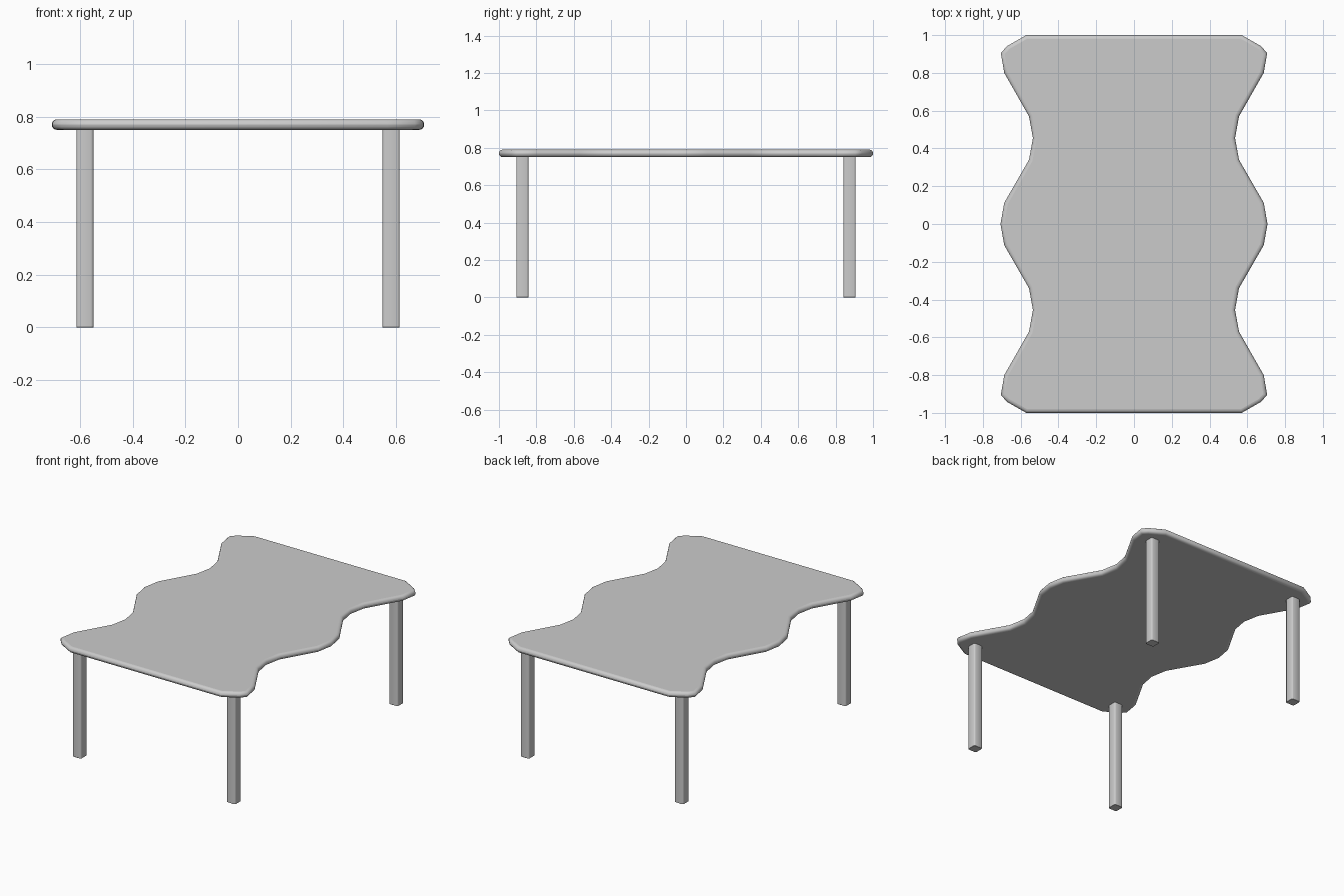
import bpy, bmesh

if "Cube" in bpy.data.objects:
    bpy.data.objects.remove(bpy.data.objects["Cube"])

def finish(name, bm, bevel, segments, angle):
    bmesh.ops.recalc_face_normals(bm, faces=bm.faces)
    mesh = bpy.data.meshes.new(name)
    bm.to_mesh(mesh)
    bm.free()
    obj = bpy.data.objects.new(name, mesh)
    bpy.context.collection.objects.link(obj)
    mod = obj.modifiers.new("rounded_edges", 'BEVEL')
    mod.width, mod.segments = bevel, segments
    mod.limit_method, mod.angle_limit = 'ANGLE', angle
    bpy.ops.object.select_all(action='DESELECT')
    bpy.context.view_layer.objects.active = obj
    obj.select_set(True)
    bpy.ops.object.shade_smooth_by_angle(angle=0.9)
    return obj

# Wavy tabletop: one quarter of the outline, mirrored to all four
quarter = [(0.57, 1.0), (0.672, 0.942), (0.705, 0.905), (0.687, 0.80), (0.556, 0.57),
           (0.535, 0.455), (0.556, 0.34), (0.687, 0.112), (0.707, 0.0)]
right = quarter + [(x, -y) for x, y in reversed(quarter[:-1])]
outline = right + [(-x, y) for x, y in reversed(right)]
bm = bmesh.new()
face = bm.faces.new([bm.verts.new((x, y, 0.75)) for x, y in outline])
top = bmesh.ops.extrude_face_region(bm, geom=[face])["geom"]
bmesh.ops.translate(bm, vec=(0, 0, 0.04),
                    verts=[v for v in top if isinstance(v, bmesh.types.BMVert)])
if not face.is_valid or len([f for f in bm.faces if len(f.verts) > 4]) < 2:
    bm.faces.new([v for v in bm.verts if v.co.z < 0.76])
finish("tabletop", bm, 0.0195, 4, 1.2)

# Four square legs with softened upright edges
for side, sx in (("left", -1), ("right", 1)):
    for end, sy in (("front", -1), ("back", 1)):
        bm = bmesh.new()
        bmesh.ops.create_cube(bm, size=1)
        bmesh.ops.bevel(bm, geom=[e for e in bm.edges
                                  if abs(e.verts[0].co.z - e.verts[1].co.z) > 0.5],
                        offset=0.14, segments=2, profile=0.5, affect='EDGES')
        bmesh.ops.scale(bm, vec=(0.065, 0.065, 0.755), verts=bm.verts)
        bmesh.ops.translate(bm, vec=(sx * 0.5815, sy * 0.875, 0.3775), verts=bm.verts)
        leg = finish(f"{end}_{side}_leg", bm, 0.001, 1, 1.2)
